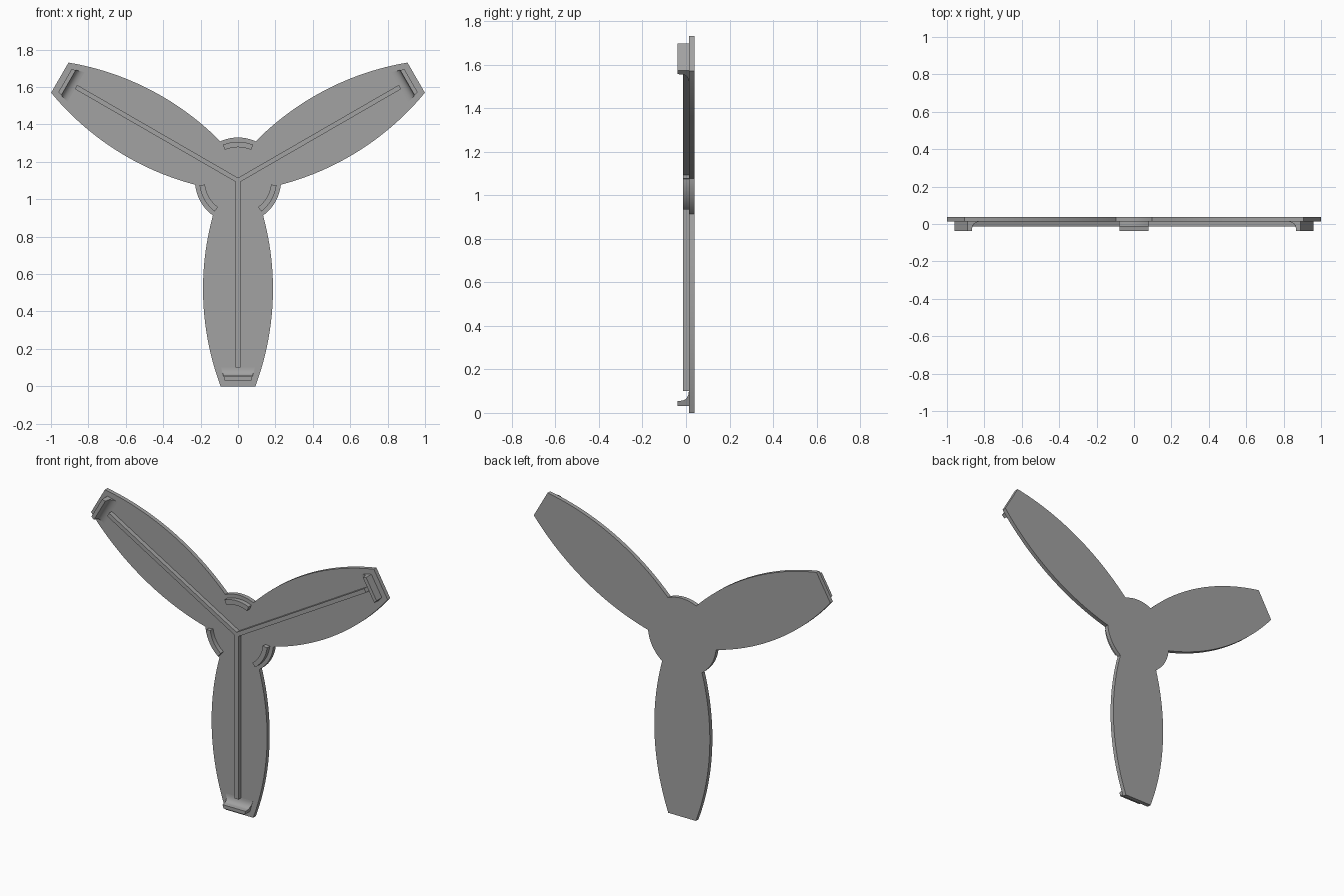
import bpy, bmesh
from math import sin, cos, radians, sqrt, atan2, degrees

CENTRE_Z = 1.10      # height of the hub axis
TIP, HUB = 1.10, 0.23
BACK, FACE, RIDGE, LIP = 0.038, 0.013, -0.014, -0.038   # depth levels along y
ARMS = (-90, 30, 150)

old = bpy.data.objects.get("Cube")
if old:
    bpy.data.objects.remove(old, do_unlink=True)

grey = bpy.data.materials.new("plain grey")
grey.use_nodes = True
grey.diffuse_color = (0.36, 0.36, 0.36, 1)
grey.node_tree.nodes["Principled BSDF"].inputs["Base Color"].default_value = (0.36, 0.36, 0.36, 1)


def place(angle, along, side=0.0):
    """Point in the front plane, measured along and across a direction."""
    a = radians(angle)
    return (along * cos(a) - side * sin(a), CENTRE_Z + along * sin(a) + side * cos(a))


def loft(name, ring_a, ring_b):
    """Closed solid between two matching rings of 3D points."""
    bm = bmesh.new()
    a = [bm.verts.new(p) for p in ring_a]
    b = [bm.verts.new(p) for p in ring_b]
    bm.faces.new(a)
    bm.faces.new(b[::-1])
    n = len(a)
    for i in range(n):
        j = (i + 1) % n
        bm.faces.new((a[i], b[i], b[j], a[j]))
    bmesh.ops.recalc_face_normals(bm, faces=bm.faces)
    mesh = bpy.data.meshes.new(name)
    bm.to_mesh(mesh)
    bm.free()
    mesh.materials.append(grey)
    obj = bpy.data.objects.new(name, mesh)
    bpy.context.collection.objects.link(obj)
    bpy.ops.object.select_all(action="DESELECT")
    obj.select_set(True)
    bpy.context.view_layer.objects.active = obj
    bpy.ops.object.shade_smooth_by_angle(angle=radians(30))
    return obj


def prism(name, outline, front, back):
    return loft(name, [(x, front, z) for x, z in outline], [(x, back, z) for x, z in outline])


def blade_half_width(r):
    bow = 1.485
    return 0.187 - bow + sqrt(bow ** 2 - (r - 0.58) ** 2)


# Three-bladed plate with the round hub between the blades
root, steps = 0.187, 24
radii = [root + (TIP - root) * i / steps for i in range(steps + 1)]
join = degrees(atan2(blade_half_width(root), root))
outline = []
for arm in ARMS:
    outline += [place(arm, r, -blade_half_width(r)) for r in radii]
    outline += [place(arm, r, blade_half_width(r)) for r in reversed(radii)]
    outline += [place(arm + join + (120 - 2 * join) * i / 10, HUB) for i in range(1, 10)]
prism("blade_plate", outline, FACE, BACK)

# Raised Y-shaped rib along the blades
half = 0.0125
outline = []
for arm in ARMS:
    outline += [place(arm, 1.0, -half), place(arm, 1.0, half), place(arm + 60, half / sin(radians(60)))]
prism("centre_rib", outline, RIDGE, FACE + 0.005)

# Curved ridges on the hub and hooked feet at the blade tips
for number, arm in enumerate(ARMS, 1):
    sweep = [arm + 60 - 23 + 46 * i / 12 for i in range(13)]
    outline = [place(a, 0.207) for a in sweep] + [place(a, 0.178) for a in reversed(sweep)]
    prism(f"hub_ridge_{number}", outline, RIDGE, FACE + 0.005)

    # Foot profile: distance along the blade and depth, with a concave fillet
    profile = [(1.0, FACE + 0.005), (1.068, FACE + 0.005), (1.068, LIP), (1.046, LIP)]
    for i in range(9):
        t = radians(90 * i / 8)
        profile.append((1.0 + 0.044 * cos(t), FACE - 0.033 + 0.033 * sin(t)))
    sides = []
    for sign in (-1, 1):
        ring = []
        for r, y in profile:
            x, z = place(arm, r, sign * (0.071 + (1.068 - r) * 0.3))
            ring.append((x, y, z))
        sides.append(ring)
    loft(f"tip_foot_{number}", *sides)
